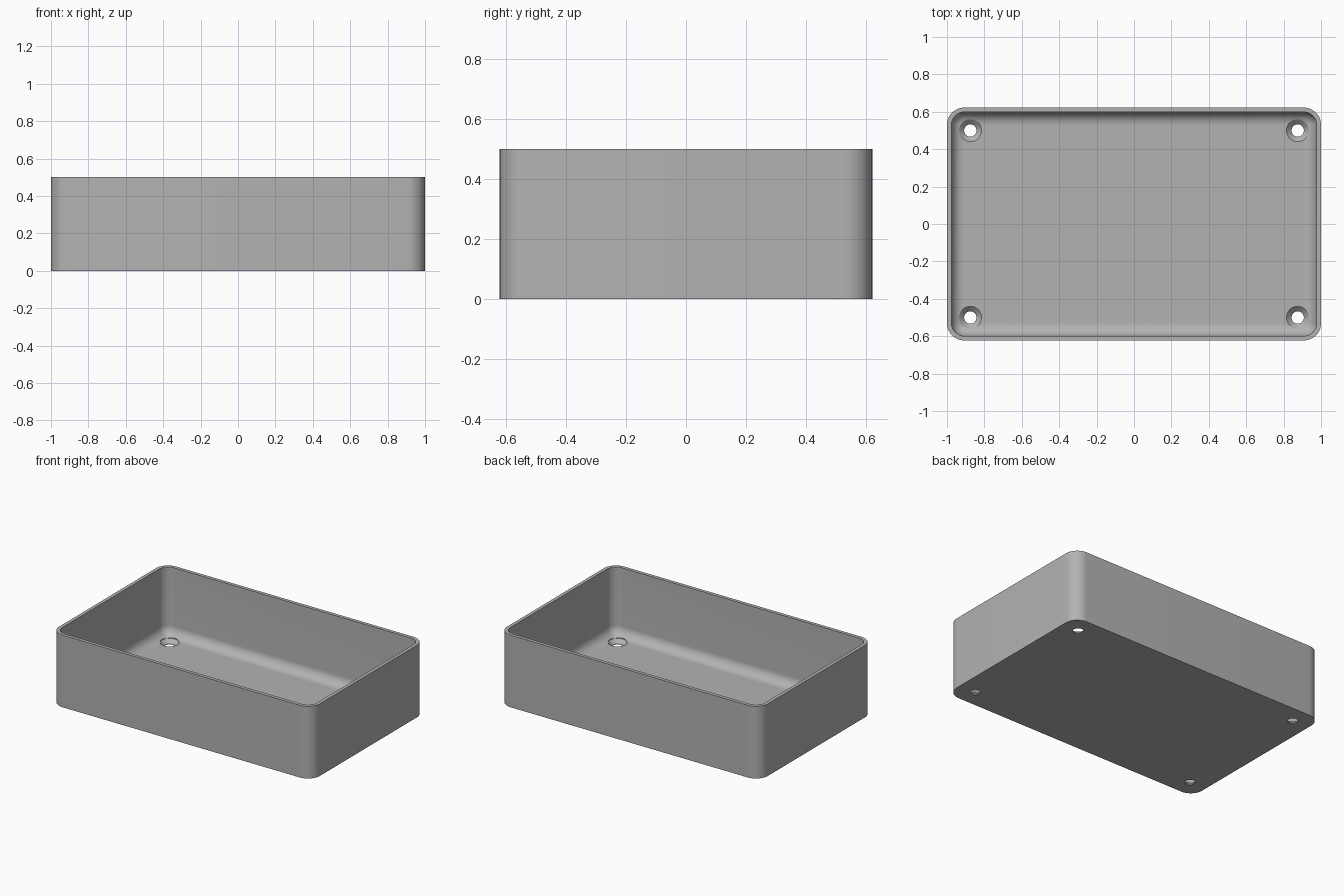
import bpy, bmesh, math

HALF_X, HALF_Y, HEIGHT = 1.0, 0.6225, 0.5
WALL, FLOOR, CORNER, FILLET = 0.024, 0.03, 0.092, 0.066
ARC = 12

cube = bpy.data.objects.get("Cube")
if cube:
    bpy.data.objects.remove(cube)

grey = bpy.data.materials.new("plain_grey")
grey.use_nodes = True
grey.diffuse_color = (0.45, 0.45, 0.45, 1)
grey.node_tree.nodes["Principled BSDF"].inputs["Base Color"].default_value = grey.diffuse_color


def rounded_ring(bm, inset, z):
    """Rounded rectangle of vertices, shrunk evenly by inset."""
    r = CORNER - inset
    ring = []
    for i, (sx, sy) in enumerate([(1, 1), (-1, 1), (-1, -1), (1, -1)]):
        for k in range(ARC + 1):
            a = math.pi / 2 * (i + k / ARC)
            x = sx * (HALF_X - CORNER) + r * math.cos(a)
            y = sy * (HALF_Y - CORNER) + r * math.sin(a)
            ring.append(bm.verts.new((x, y, z)))
    return ring


def circle_ring(bm, x, y, r, z, n=32):
    return [bm.verts.new((x + r * math.cos(math.tau * k / n),
                          y + r * math.sin(math.tau * k / n), z)) for k in range(n)]


def loft(name, bm, rings):
    """Skin the rings in order and cap both ends."""
    for a, b in zip(rings, rings[1:]):
        for i in range(len(a)):
            j = (i + 1) % len(a)
            bm.faces.new((a[i], a[j], b[j], b[i]))
    bm.faces.new(rings[0][::-1])
    bm.faces.new(rings[-1])
    bmesh.ops.recalc_face_normals(bm, faces=bm.faces)
    mesh = bpy.data.meshes.new(name)
    bm.to_mesh(mesh)
    bm.free()
    obj = bpy.data.objects.new(name, mesh)
    bpy.context.collection.objects.link(obj)
    mesh.materials.append(grey)
    return obj


# Open tray: outer wall, rim, inner wall, filleted floor
bm = bmesh.new()
rings = [rounded_ring(bm, 0, 0), rounded_ring(bm, 0, HEIGHT), rounded_ring(bm, WALL, HEIGHT)]
for k in range(ARC + 1):
    a = math.pi / 2 * k / ARC
    rings.append(rounded_ring(bm, WALL + FILLET * (1 - math.cos(a)),
                              FLOOR + FILLET * (1 - math.sin(a))))
tray = loft("tray", bm, rings)

# Countersunk screw holes in the four corners
for sx in (-1, 1):
    for sy in (-1, 1):
        x, y = sx * 0.875, sy * 0.5
        bm = bmesh.new()
        cutter = loft("screw_hole_cutter", bm, [
            circle_ring(bm, x, y, r, z) for r, z in
            [(0.033, -0.05), (0.033, 0.004), (0.06, FLOOR), (0.06, 0.2)]])
        cutter.hide_render = True
        mod = tray.modifiers.new("screw_hole", "BOOLEAN")
        mod.operation, mod.solver, mod.object = "DIFFERENCE", "EXACT", cutter
        bpy.context.view_layer.objects.active = tray
        bpy.ops.object.modifier_apply(modifier=mod.name)
        bpy.data.objects.remove(cutter)

bpy.ops.object.select_all(action="DESELECT")
tray.select_set(True)
bpy.context.view_layer.objects.active = tray
bpy.ops.object.shade_smooth_by_angle(angle=math.radians(30))
